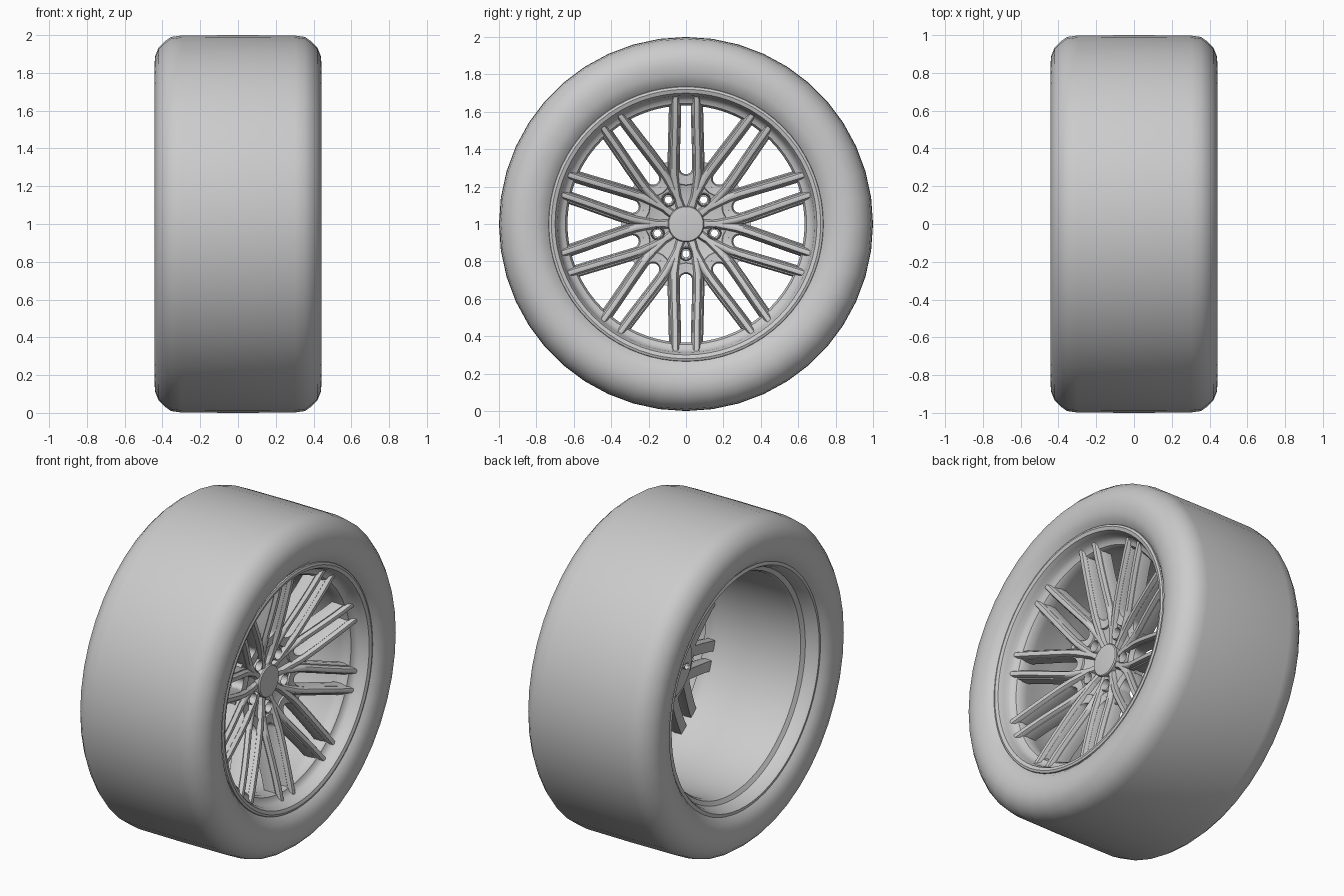
import bpy, bmesh, math
from mathutils import Vector

if "Cube" in bpy.data.objects:
    bpy.data.objects.remove(bpy.data.objects["Cube"])

CZ = 1.0  # axle height, axle runs along x


def finish(name, bm, angle=35):
    bmesh.ops.recalc_face_normals(bm, faces=bm.faces)
    me = bpy.data.meshes.new(name)
    bm.to_mesh(me)
    bm.free()
    ob = bpy.data.objects.new(name, me)
    bpy.context.collection.objects.link(ob)
    bpy.ops.object.select_all(action='DESELECT')
    ob.select_set(True)
    bpy.context.view_layer.objects.active = ob
    bpy.ops.object.shade_smooth_by_angle(angle=math.radians(angle))
    return ob


def lathe(bm, prof, seg, centre=(0, CZ), closed=True):
    """Revolve (x, radius) points round an axis parallel to x."""
    rings = []
    for i in range(seg):
        a = 2 * math.pi * i / seg + math.pi / 2
        rings.append([bm.verts.new((x, centre[0] + r * math.cos(a), centre[1] + r * math.sin(a)))
                      for x, r in prof])
    n = len(prof)
    for i in range(seg):
        p, q = rings[i], rings[(i + 1) % seg]
        for j in range(n if closed else n - 1):
            k = (j + 1) % n
            bm.faces.new((p[j], p[k], q[k], q[j]))
    if not closed:
        for j in (0, n - 1):
            bm.faces.new([r[j] for r in rings])


def front(r):
    """Height of the concave wheel face at radius r."""
    pts = [(0, .195), (.10, .20), (.20, .222), (.30, .25), (.45, .293), (.60, .33), (.70, .35)]
    for (a, xa), (b, xb) in zip(pts, pts[1:]):
        if r <= b:
            return xa + (xb - xa) * (r - a) / (b - a)
    return pts[-1][1]


def sweep(bm, path, section, ang):
    """Sweep section (side offset, x offset) along (radial, tangential) path."""
    ca, sa = math.cos(ang), math.sin(ang)
    P = [Vector(p) for p in path]
    rings = []
    for i, p in enumerate(P):
        d = (P[min(i + 1, len(P) - 1)] - P[max(i - 1, 0)]).normalized()
        nrm = Vector((-d.y, d.x))
        h = front(p.length)
        ring = []
        for s, dx in section:
            q = p + nrm * s
            ring.append(bm.verts.new((h + dx, q.x * ca - q.y * sa, CZ + q.x * sa + q.y * ca)))
        rings.append(ring)
    n = len(section)
    for a, b in zip(rings, rings[1:]):
        for j in range(n):
            k = (j + 1) % n
            bm.faces.new((a[j], a[k], b[k], b[j]))
    bm.faces.new(rings[0])
    bm.faces.new(rings[-1])


# Tyre
half = [(.30, .998), (.355, .99), (.39, .965), (.42, .935), (.438, .89), (.442, .85),
        (.436, .80), (.42, .76), (.395, .733)]
bm = bmesh.new()
lathe(bm, [(-x, r) for x, r in reversed(half)] + [(0, 1.0)] + half, 44)
finish("tyre", bm, 40)

# Rim lip and barrel
bm = bmesh.new()
lathe(bm, [(.385, .738), (.405, .733), (.41, .72), (.403, .70), (.375, .687), (.345, .682),
           (.325, .665), (.318, .645), (.30, .634), (.25, .634), (.20, .645), (.05, .652),
           (-.29, .655), (-.315, .665), (-.33, .69), (-.385, .705), (-.405, .718), (-.40, .738)], 72)
finish("rim", bm, 35)

# Paired spokes: a U-shaped body per pair with a raised ridge on each arm
body = [(-.031, -.095), (-.033, -.05), (-.025, -.024), (.025, -.024), (.033, -.05), (.031, -.095)]
ridge = [(-.024, -.05), (-.021, -.022), (-.012, -.003), (0, 0), (.012, -.003), (.021, -.022), (.024, -.05)]
bend = [(.30 - .066 * math.sin(math.pi * k / 10), .066 * math.cos(math.pi * k / 10)) for k in range(11)]
u_path = [(.665, .058), (.55, .060), (.42, .064)] + bend + [(.42, -.064), (.55, -.060), (.665, -.058)]
arm = [(.683, .056), (.60, .057), (.50, .059), (.40, .062), (.32, .064), (.26, .062), (.20, .054),
       (.16, .049), (.12, .041), (.08, .03)]
bm_body, bm_ridge = bmesh.new(), bmesh.new()
for i in range(10):
    a = math.radians(90 + 36 * i)
    sweep(bm_body, u_path, body, a)
    for side in (1, -1):
        sweep(bm_ridge, [(r, t * side) for r, t in arm], ridge, a)
finish("spoke_bodies", bm_body, 50)
finish("spoke_ridges", bm_ridge, 50)

# Webs filling the crotch between neighbouring pairs
bm = bmesh.new()
web = [(-.04, -.09), (-.04, -.036), (0, -.042), (.04, -.036), (.04, -.09)]
for i in range(10):
    sweep(bm, [(.18, 0), (.25, 0), (.31, 0), (.345, 0)], web, math.radians(72 + 36 * i))
finish("spoke_webs", bm, 50)

# Hub disc with five bolt holes
bm = bmesh.new()
lathe(bm, [(.10, .02), (.10, .20), (.14, .25), (.195, .252), (.208, .24), (.195, .20), (.183, .15),
           (.18, .10), (.18, .02)], 60)
hub = finish("hub", bm, 35)

lug = [(.16 * math.cos(math.radians(-90 + 72 * i)), CZ + .16 * math.sin(math.radians(-90 + 72 * i)))
       for i in range(5)]
bm = bmesh.new()
for c in lug:
    lathe(bm, [(.05, .019), (.155, .019), (.155, .034), (.30, .034)], 24, c, closed=False)
cutter = finish("bolt_hole_cutter", bm)
cutter.hide_render = True
cutter.hide_set(True)
mod = hub.modifiers.new("bolt_holes", 'BOOLEAN')
mod.operation = 'DIFFERENCE'
mod.solver = 'EXACT'
mod.object = cutter

# Raised collars round the bolt holes
bm = bmesh.new()
for c in lug:
    lathe(bm, [(.15, .027), (.205, .029), (.21, .033), (.205, .037), (.15, .038)], 24, c)
finish("bolt_collars", bm, 50)

# Centre cap
bm = bmesh.new()
lathe(bm, [(.12, .097), (.207, .097), (.214, .092), (.217, .06), (.218, .02)], 48, closed=False)
finish("centre_cap", bm, 35)
